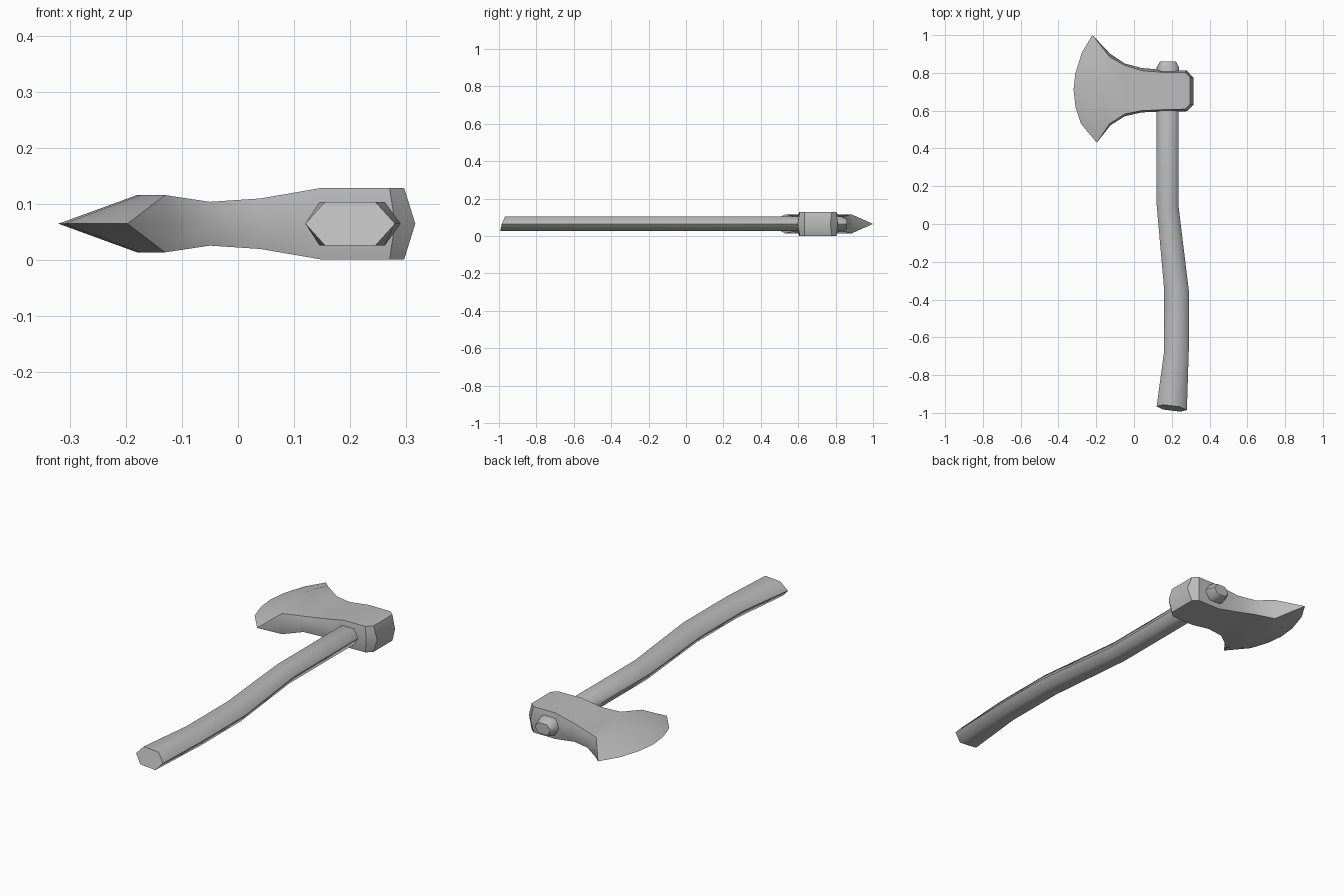
import bpy, bmesh, math

cube = bpy.data.objects.get("Cube")
if cube:
    bpy.data.objects.remove(cube, do_unlink=True)

MID = 0.065  # height of the symmetry plane

grey = bpy.data.materials.new("plain_grey")
grey.use_nodes = True
grey.diffuse_color = (0.5, 0.5, 0.5, 1)
grey.node_tree.nodes["Principled BSDF"].inputs["Base Color"].default_value = (0.5, 0.5, 0.5, 1)


def finish(name, bm, angle):
    bmesh.ops.recalc_face_normals(bm, faces=bm.faces[:])
    mesh = bpy.data.meshes.new(name)
    bm.to_mesh(mesh)
    bm.free()
    mesh.materials.append(grey)
    obj = bpy.data.objects.new(name, mesh)
    bpy.context.collection.objects.link(obj)
    bpy.ops.object.select_all(action='DESELECT')
    obj.select_set(True)
    bpy.context.view_layer.objects.active = obj
    bpy.ops.object.shade_smooth_by_angle(angle=math.radians(angle))


# Handle: flattened hexagon lofted along y; left x, right x, left y, right y
stations = [(0.12, 0.28, -0.965, -0.985), (0.16, 0.29, -0.67, -0.67),
            (0.16, 0.29, -0.35, -0.35), (0.12, 0.235, 0.1, 0.1),
            (0.12, 0.237, 0.83, 0.83), (0.138, 0.222, 0.86, 0.86)]
bm = bmesh.new()
rings = []
for i, (x0, x1, y0, y1) in enumerate(stations):
    tall = 0.026 if i == len(stations) - 1 else 0.039
    lean = 0.013 if i == 0 else 0
    ring = []
    for t, side in [(0, 0), (0.22, 1), (0.78, 1), (1, 0), (0.78, -1), (0.22, -1)]:
        ring.append(bm.verts.new((x0 + (x1 - x0) * t, y0 + (y1 - y0) * t + side * lean,
                                  MID + side * tall)))
    rings.append(ring)
for a, b in zip(rings, rings[1:]):
    for i in range(6):
        j = (i + 1) % 6
        bm.faces.new((a[i], a[j], b[j], b[i]))
bm.faces.new(rings[0])
bm.faces.new(rings[-1])
finish("handle", bm, 62)

# Axe head: cutting edge and bevel shoulder, then rim stations to the poll
edge = [(-0.22, 1), (-0.275, 0.91), (-0.31, 0.8), (-0.32, 0.71),
        (-0.31, 0.62), (-0.28, 0.53), (-0.197, 0.43)]
shoulder = [(-0.13, 0.885), (-0.157, 0.83), (-0.174, 0.77), (-0.18, 0.71),
            (-0.174, 0.65), (-0.157, 0.59), (-0.13, 0.53)]
# x, half thickness, back rim y, front rim y, ridge x, back ridge y, front ridge y
cheek = [(-0.13, 0.051, 0.885, 0.53, -0.125, 0.9, 0.522),
         (-0.05, 0.039, 0.84, 0.582, -0.05, 0.85, 0.57),
         (0.04, 0.045, 0.812, 0.6, 0.04, 0.826, 0.591),
         (0.15, 0.064, 0.803, 0.605, 0.15, 0.816, 0.595),
         (0.27, 0.064, 0.803, 0.608, 0.28, 0.812, 0.597),
         (0.296, 0.064, 0.78, 0.633, 0.316, 0.772, 0.633)]

bm = bmesh.new()
edge_v = [bm.verts.new((x, y, MID)) for x, y in edge]
ridge = [[bm.verts.new((c[4], c[k], MID)) for c in cheek] for k in (5, 6)]
for s in (1, -1):
    arc = [bm.verts.new((x, y, MID + s * cheek[0][1])) for x, y in shoulder]
    rim = [[end] + [bm.verts.new((c[0], c[k], MID + s * c[1])) for c in cheek[1:]]
           for k, end in ((2, arc[0]), (3, arc[-1]))]
    for i in range(len(edge) - 1):  # sharpened bevel
        bm.faces.new((edge_v[i], edge_v[i + 1], arc[i + 1], arc[i]))
    bm.faces.new(arc + [rim[1][1], rim[0][1]])  # cheek behind the bevel
    for i in range(1, len(cheek) - 1):
        bm.faces.new((rim[0][i], rim[0][i + 1], rim[1][i + 1], rim[1][i]))
    for r, m, tip in zip(rim, ridge, (edge_v[0], edge_v[-1])):  # side walls
        bm.faces.new((tip, r[0], m[0]))
        for i in range(len(cheek) - 1):
            bm.faces.new((r[i], r[i + 1], m[i + 1], m[i]))
    bm.faces.new((rim[0][-1], rim[1][-1], ridge[1][-1], ridge[0][-1]))  # poll
finish("axe_head", bm, 36)
